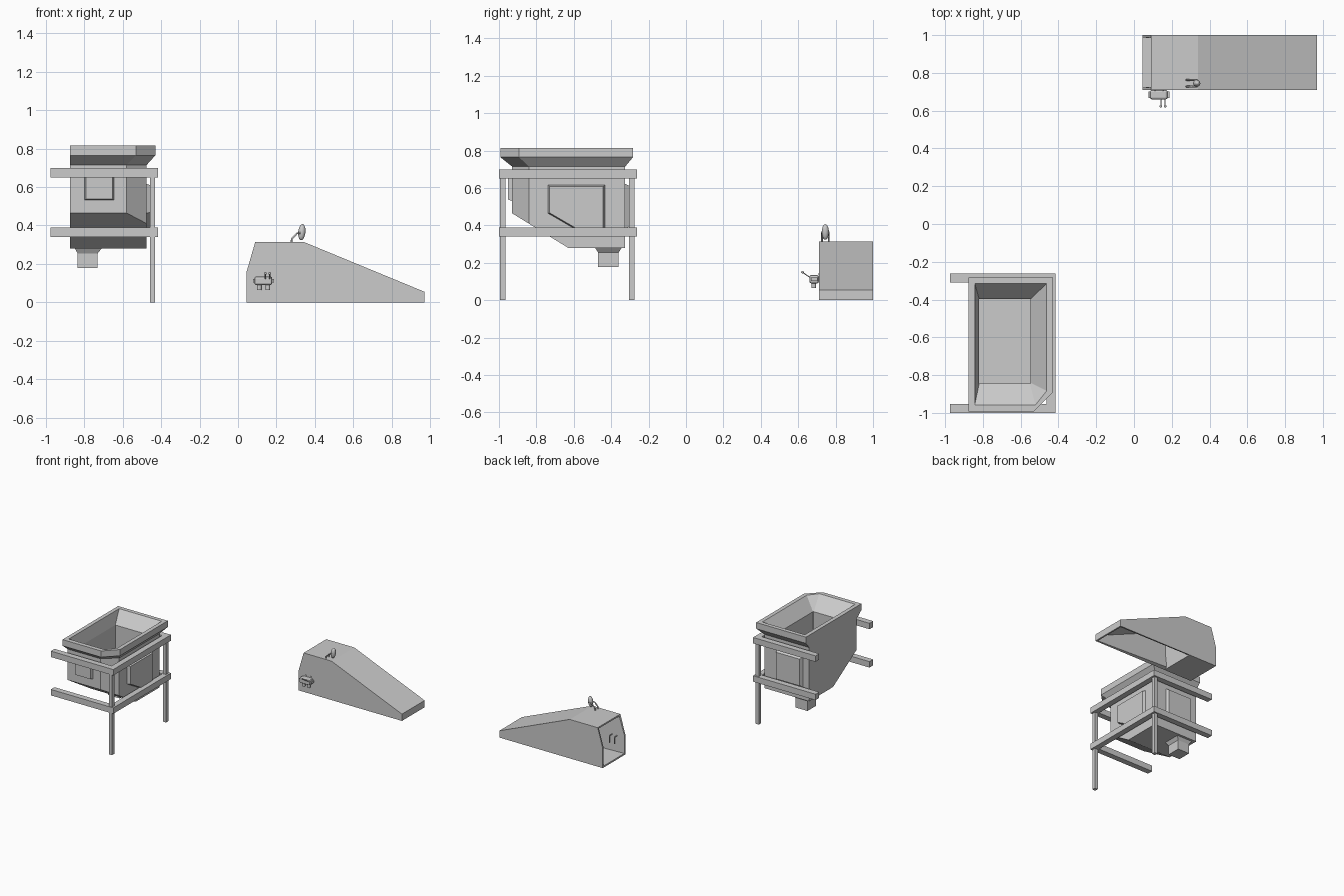
import bpy, bmesh
from mathutils import Vector

if "Cube" in bpy.data.objects:
    bpy.data.objects.remove(bpy.data.objects["Cube"])


def finish(name, bm):
    bmesh.ops.recalc_face_normals(bm, faces=bm.faces[:])
    me = bpy.data.meshes.new(name)
    bm.to_mesh(me)
    bm.free()
    ob = bpy.data.objects.new(name, me)
    bpy.context.collection.objects.link(ob)
    return ob


def loft(rings):
    """Closed skin through rings of equal point count."""
    bm = bmesh.new()
    vs = [[bm.verts.new(p) for p in r] for r in rings]
    n = len(rings[0])
    for a, b in zip(vs, vs[1:]):
        for i in range(n):
            bm.faces.new((a[i], a[(i + 1) % n], b[(i + 1) % n], b[i]))
    bm.faces.new(vs[0])
    bm.faces.new(vs[-1])
    return bm


def rect(x0, x1, y0, y1, z):
    return [(x0, y0, z), (x1, y0, z), (x1, y1, z), (x0, y1, z)]


def box(name, x0, x1, y0, y1, z0, z1):
    return finish(name, loft([rect(x0, x1, y0, y1, z0), rect(x0, x1, y0, y1, z1)]))


def plan(x0, x1, y0, y1, cx, cy, z):
    """Rectangle with its front right corner cut off."""
    return [(x0, y0, z), (x1 - cx, y0, z), (x1, y0 + cy, z), (x1, y1, z), (x0, y1, z)]


def panel(name, pts, place, depth=0.022, inset=0.88):
    """Raised panel with sloping edges; place maps (u, v, height) to space."""
    u0 = (min(p[0] for p in pts) + max(p[0] for p in pts)) / 2
    v0 = (min(p[1] for p in pts) + max(p[1] for p in pts)) / 2
    small = [(u0 + (u - u0) * inset, v0 + (v - v0) * inset) for u, v in pts]
    return finish(name, loft([[place(u, v, -0.004) for u, v in pts],
                              [place(u, v, depth) for u, v in small]]))


def tube(name, pts, r):
    cu = bpy.data.curves.new(name, 'CURVE')
    cu.dimensions = '3D'
    cu.bevel_depth, cu.bevel_resolution = r, 1
    cu.use_fill_caps = True
    sp = cu.splines.new('POLY')
    sp.points.add(len(pts) - 1)
    for q, p in zip(sp.points, pts):
        q.co = (*p, 1)
    ob = bpy.data.objects.new(name, cu)
    bpy.context.collection.objects.link(ob)
    bpy.ops.object.select_all(action='DESELECT')
    ob.select_set(True)
    bpy.context.view_layer.objects.active = ob
    bpy.ops.object.convert(target='MESH')


# Hopper: body, flared rim and inner well in one skin
body = (-.875, -.475, -.93, -.325, .105, .09)
rim = (-.875, -.43, -.993, -.283, .10, .10)
mouth = (-.843, -.462, -.958, -.315, .06, .075)
well = (-.82, -.547, -.845, -.397, .004, .004)
bm = loft([plan(*p, z) for p, z in [(body, .28), (body, .715), (rim, .765), (rim, .815),
                                    (mouth, .815), (well, .72), (well, .44)]])
# Sloping underside
cut = bmesh.ops.bisect_plane(bm, geom=bm.verts[:] + bm.edges[:] + bm.faces[:],
                             plane_co=(0, -.93, .465), plane_no=Vector((0, -.185, -.3)).normalized(),
                             clear_outer=True)
bmesh.ops.holes_fill(bm, edges=[e for e in bm.edges if e.is_boundary], sides=0)
finish("hopper", bm)

# Raised panels on the hopper sides
panel("front_panel", [(-.80, .53), (-.645, .53), (-.645, .66), (-.80, .66)],
      lambda u, v, h: (u, -.93 - h, v))
panel("side_panel", [(-.74, .617), (-.432, .617), (-.432, .375), (-.585, .375), (-.74, .465)],
      lambda u, v, h: (-.475 + h, u, v), inset=.93)
panel("back_panel", [(-.82, .38), (-.58, .38), (-.58, .625), (-.82, .625)],
      lambda u, v, h: (u, -.325 + h, v))

# Outlet spout
finish("spout", loft([rect(-.835, -.73, -.47, -.36, .178), rect(-.835, -.73, -.47, -.36, .255),
                      rect(-.85, -.708, -.487, -.343, .282)]))

# Support frame
for z0, tag in ((.34, "lower"), (.65, "upper")):
    box(tag + "_front_rail", -.975, -.416, -1, -.953, z0, z0 + .048)
    box(tag + "_back_rail", -.975, -.416, -.31, -.263, z0, z0 + .048)
    box(tag + "_side_rail", -.462, -.416, -.953, -.31, z0, z0 + .048)
for y, tag in ((-.98, "front"), (-.29, "back")):
    box(tag + "_leg", -.459, -.431, y - .015, y + .015, 0, .66)

# Wedge housing: open left end and open underside behind the compartment
prof = [(.045, 0), (.045, .16), (.09, .315), (.34, .315), (.97, .055), (.97, 0), (.30, 0)]
bm = bmesh.new()
a = [bm.verts.new((x, .71, z)) for x, z in prof]
b = [bm.verts.new((x, 1.0, z)) for x, z in prof]
bm.faces.new(a)
bm.faces.new(b)
for i in (2, 3, 4, 6):
    j = (i + 1) % 7
    bm.faces.new((a[i], a[j], b[j], b[i]))
ob = finish("wedge_housing", bm)
m = ob.modifiers.new("thickness", 'SOLIDIFY')
m.thickness, m.offset, m.use_even_offset = .013, -1, True
box("housing_partition", .288, .30, .715, .995, .004, .31)

# Switch box on the housing front
sw = box("switch_box", .085, .178, .66, .71, .09, .135)
m = sw.modifiers.new("round", 'BEVEL')
m.width, m.segments = .01, 2
box("switch_plate", .078, .188, .668, .702, .104, .122)
for k, x in enumerate((.11, .155)):
    bpy.ops.mesh.primitive_cylinder_add(vertices=12, radius=.012, depth=.03, location=(x, .683, .079))
    bpy.context.object.name = f"cable_gland_{k + 1}"
    tube(f"inner_pipe_{k + 1}", [(x, .705, .14), (x, .75, .14), (x, .758, .13), (x, .758, .085)], .004)
for k, x in enumerate((.142, .165)):
    tube(f"toggle_{k + 1}", [(x, .668, .118), (x, .625, .148)], .003)
    bpy.ops.mesh.primitive_uv_sphere_add(segments=10, ring_count=6, radius=.007, location=(x, .623, .15))
    bpy.context.object.name = f"toggle_knob_{k + 1}"
    bpy.ops.object.shade_smooth()

# Pull lever on top: two bent arms and a tapered grip
for k, y in enumerate((.727, .763)):
    tube(f"lever_arm_{k + 1}", [(.278, y, .312), (.279, y, .33), (.295, y, .345),
                                (.305, y, .358), (.33, y, .362)], .005)
tube("lever_pin", [(.33, .722, .362), (.33, .768, .362)], .005)
bpy.ops.mesh.primitive_uv_sphere_add(segments=16, ring_count=10, radius=1, location=(.332, .745, .365))
grip = bpy.context.object
grip.name = "lever_grip"
grip.scale = (.019, .019, .042)
grip.rotation_euler = (0, .1, 0)
bpy.ops.object.shade_smooth()
